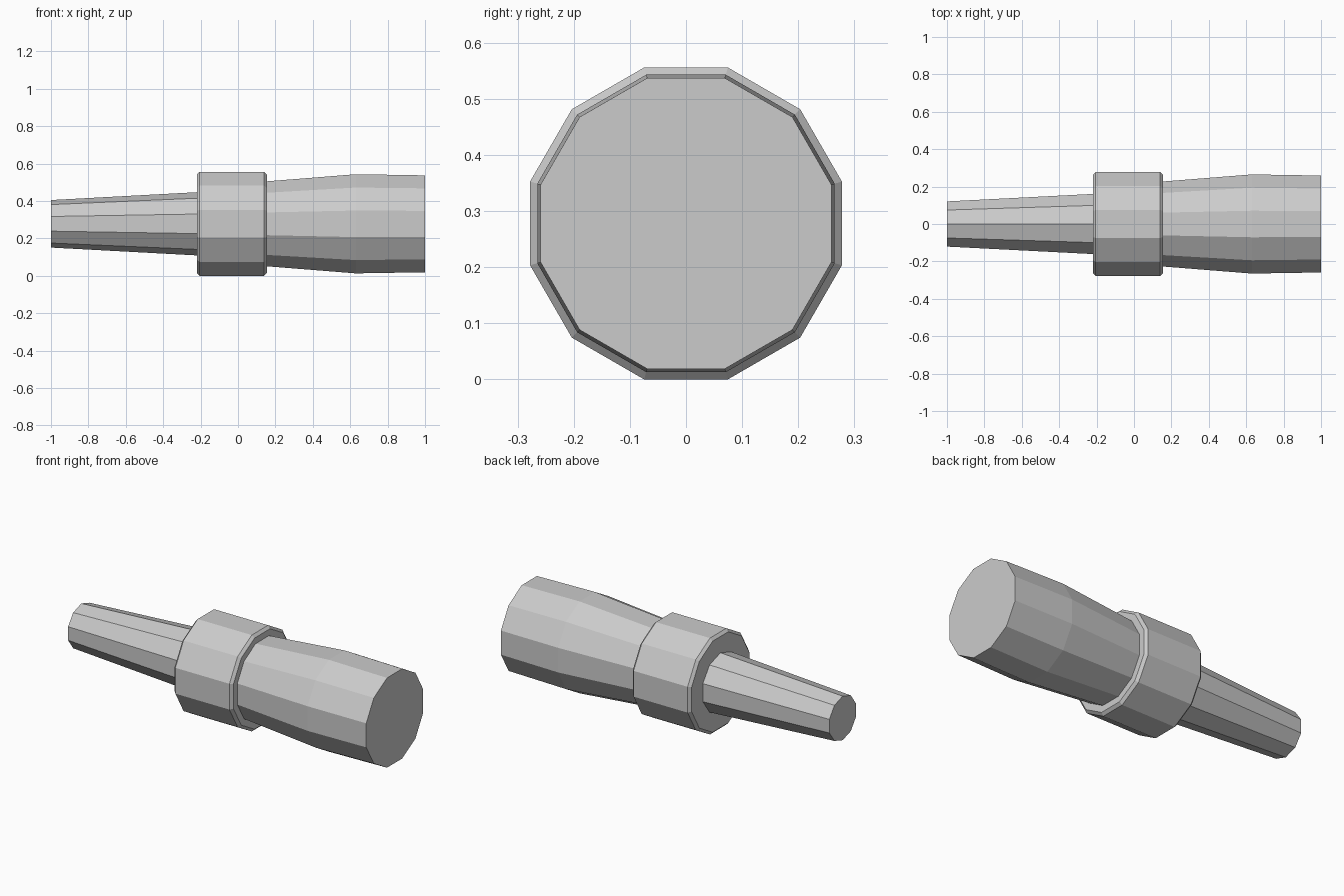
import bpy, bmesh, math

# Remove the default object
cube = bpy.data.objects.get("Cube")
if cube:
    bpy.data.objects.remove(cube, do_unlink=True)

AXIS_Z = 0.278

# Single plain metal colour
grey = bpy.data.materials.new("plain_grey")
grey.use_nodes = True
colour = (0.6, 0.6, 0.6, 1)
grey.diffuse_color = colour
grey.node_tree.nodes["Principled BSDF"].inputs["Base Color"].default_value = colour


def turned_part(name, profile, sides, phase):
    """Closed faceted solid along x from (x, corner radius) stations."""
    bm = bmesh.new()
    rings = []
    for x, r in profile:
        angles = [phase + math.tau * i / sides for i in range(sides)]
        rings.append([bm.verts.new((x, r * math.sin(a), r * math.cos(a))) for a in angles])
    for a, b in zip(rings, rings[1:]):
        for i in range(sides):
            j = (i + 1) % sides
            bm.faces.new((a[i], a[j], b[j], b[i]))
    bm.faces.new(rings[0])
    bm.faces.new(rings[-1])
    bmesh.ops.recalc_face_normals(bm, faces=bm.faces)
    mesh = bpy.data.meshes.new(name)
    bm.to_mesh(mesh)
    bm.free()
    mesh.materials.append(grey)
    obj = bpy.data.objects.new(name, mesh)
    obj.location.z = AXIS_Z
    bpy.context.collection.objects.link(obj)
    return obj


# Twelve-sided parts have a flat on top: convert flat distance to corner radius
half = math.pi / 12


def flats(profile):
    return [(x, d / math.cos(half)) for x, d in profile]


# Slim tapered shaft, a corner on top
turned_part("tapered_shaft", [(-1, 0.127), (-0.2, 0.17)], 10, 0)

# Wide collar with chamfered rims
turned_part("collar", flats([(-0.22, 0.263), (-0.205, 0.278), (0.14, 0.278), (0.155, 0.263)]), 12, half)

# Swelling handle
turned_part("handle", flats([(0.14, 0.226), (0.63, 0.265), (1, 0.259)]), 12, half)
